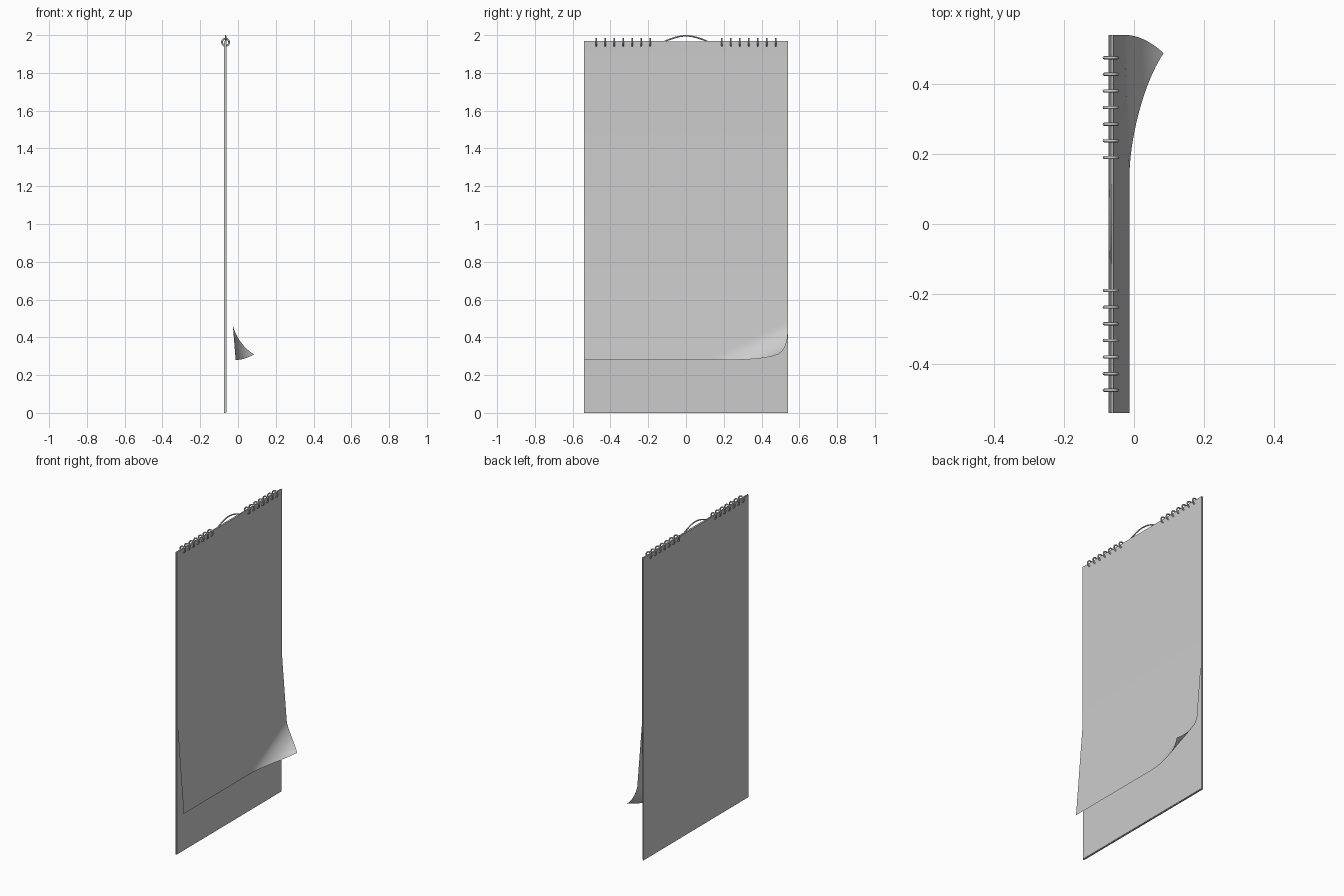
import bpy, bmesh, math

if "Cube" in bpy.data.objects:
    bpy.data.objects.remove(bpy.data.objects["Cube"])

CX = -0.066      # depth position of the hanging wire and rings
TOP = 1.966


def box(name, lo, hi):
    bpy.ops.mesh.primitive_cube_add(size=1, location=[(a + b) / 2 for a, b in zip(lo, hi)])
    ob = bpy.context.object
    ob.name = name
    ob.scale = [b - a for a, b in zip(lo, hi)]
    bpy.ops.object.transform_apply(location=False, rotation=False, scale=True)
    return ob


# backing board and the pad of pages in front of it
box("backing_board", (-0.073, -0.54, 0), (-0.067, 0.54, TOP))
box("page_pad", (-0.067, -0.537, 0.002), (-0.062, 0.537, TOP))


# front page: hangs flat, leans forward below z 0.88, lower corner curls out
def page_point(y, z):
    x = -0.0605 + 0.08 * max(0, 0.88 - z)
    t = max(0, (y - 0.15) / 0.39 - (z - 0.28) / 0.19)
    return (x + 0.097 * t ** 1.6, y - 0.052 * t ** 3, z + 0.03 * t ** 3)


ys = [-0.54, -0.2] + [0.1 + 0.44 * i / 22 for i in range(23)]
zs = [TOP, 0.88] + [0.5 - 0.22 * i / 14 for i in range(15)]
bm = bmesh.new()
rows = [[bm.verts.new(page_point(y, z)) for y in ys] for z in zs]
for a, b in zip(rows, rows[1:]):
    for i in range(len(ys) - 1):
        bm.faces.new((a[i], b[i], b[i + 1], a[i + 1]))
mesh = bpy.data.meshes.new("front_page")
bm.to_mesh(mesh)
bm.free()
page = bpy.data.objects.new("front_page", mesh)
bpy.context.collection.objects.link(page)
for p in mesh.polygons:
    p.use_smooth = True

# binding rings, seven on each side of the hanger
for side, label in ((-1, "left"), (1, "right")):
    for i in range(7):
        bpy.ops.mesh.primitive_torus_add(
            major_radius=0.019, minor_radius=0.0045, major_segments=16, minor_segments=8,
            location=(CX, side * (0.19 + 0.0475 * i), 1.962), rotation=(math.pi / 2, 0, 0))
        ring = bpy.context.object
        ring.name = f"ring_{label}_{i + 1}"
        bpy.ops.object.shade_smooth()

# hanging wire: straight along the top edge with an arch in the middle
path = [(-0.54, TOP - 0.001), (-0.115, TOP - 0.001)]
for i in range(1, 16):
    y = -0.115 + 0.23 * i / 16
    path.append((y, TOP + 0.030 * math.cos(math.pi * y / 0.23)))
path += [(0.115, TOP - 0.001), (0.54, TOP - 0.001)]
curve = bpy.data.curves.new("hanging_wire", 'CURVE')
curve.dimensions = '3D'
curve.bevel_depth = 0.004
curve.bevel_resolution = 2
curve.use_fill_caps = True
spline = curve.splines.new('POLY')
spline.points.add(len(path) - 1)
for pt, (y, z) in zip(spline.points, path):
    pt.co = (CX, y, z, 1)
wire = bpy.data.objects.new("hanging_wire", curve)
bpy.context.collection.objects.link(wire)
bpy.ops.object.select_all(action='DESELECT')
wire.select_set(True)
bpy.context.view_layer.objects.active = wire
bpy.ops.object.convert(target='MESH')
bpy.ops.object.shade_smooth_by_angle()
